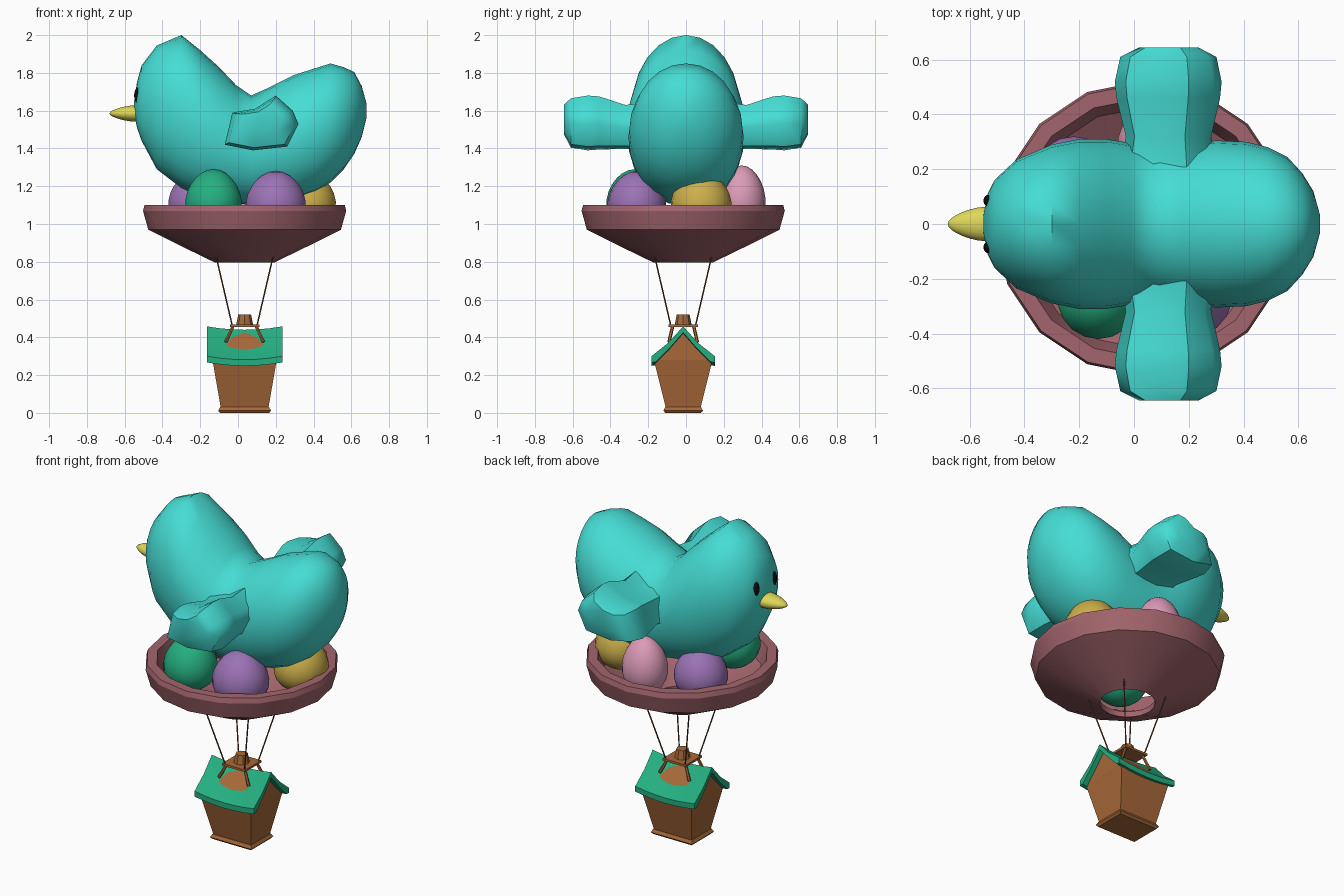
import bpy, bmesh, math
from mathutils import Vector, Matrix

if "Cube" in bpy.data.objects:
    bpy.data.objects.remove(bpy.data.objects["Cube"])


def material(name, rgb):
    m = bpy.data.materials.new(name)
    m.diffuse_color = (*rgb, 1)
    m.use_nodes = True
    m.node_tree.nodes["Principled BSDF"].inputs["Base Color"].default_value = m.diffuse_color
    return m


TEAL = material("teal", (0.06, 0.72, 0.66))
GREEN = material("green", (0.018, 0.43, 0.22))
WOOD = material("wood brown", (0.39, 0.14, 0.04))
NEST = material("dusty rose", (0.36, 0.13, 0.15))
PURPLE = material("purple", (0.33, 0.17, 0.46))
GOLD = material("gold", (0.60, 0.43, 0.07))
BEAK = material("beak yellow", (0.73, 0.68, 0.10))
PINK = material("pink", (0.72, 0.33, 0.48))
ROPE = material("rope brown", (0.16, 0.06, 0.02))
BLACK = material("black", (0.004, 0.004, 0.004))

CX, CY = 0.035, -0.015  # axis of the nest and the house


def finish(bm, name, mat, smooth=0.0):
    bmesh.ops.recalc_face_normals(bm, faces=bm.faces)
    me = bpy.data.meshes.new(name)
    bm.to_mesh(me)
    bm.free()
    me.materials.append(mat)
    if smooth:
        me.shade_smooth()
        me.set_sharp_from_angle(angle=math.radians(smooth))
    ob = bpy.data.objects.new(name, me)
    bpy.context.collection.objects.link(ob)
    return ob


def loft(name, rings, mat, smooth=0.0, loop=False):
    """Skin a row of equal rings; cap the ends, or join last to first."""
    bm = bmesh.new()
    vs = [[bm.verts.new(p) for p in r] for r in rings]
    n = len(rings[0])
    pairs = list(zip(vs, vs[1:])) + ([(vs[-1], vs[0])] if loop else [])
    for a, b in pairs:
        for i in range(n):
            j = (i + 1) % n
            bm.faces.new((a[i], a[j], b[j], b[i]))
    if not loop:
        bm.faces.new(vs[0])
        bm.faces.new(vs[-1])
    return finish(bm, name, mat, smooth)


def box_ring(hx, hy, z):
    return [(CX + sx * hx, CY + sy * hy, z) for sx, sy in ((-1, -1), (1, -1), (1, 1), (-1, 1))]


def rod(name, a, b, r, mat):
    a, b = Vector(a), Vector(b)
    bm = bmesh.new()
    rot = (b - a).to_track_quat('Z', 'Y').to_matrix().to_4x4()
    bmesh.ops.create_cone(bm, cap_ends=True, segments=6, radius1=r, radius2=r,
                          depth=(b - a).length, matrix=Matrix.Translation((a + b) / 2) @ rot)
    return finish(bm, name, mat, 40)


def ball(name, c, r, mat, taper=0.0, rot=None):
    """Ellipsoid, narrowed toward its local top by taper."""
    bm = bmesh.new()
    bmesh.ops.create_uvsphere(bm, u_segments=18, v_segments=12, radius=1)
    for v in bm.verts:
        k = 1 - taper * v.co.z
        v.co = Vector((v.co.x * r[0] * k, v.co.y * r[1] * k, v.co.z * r[2]))
    m = Matrix.Translation(c)
    if rot:
        m = m @ Matrix.Rotation(rot[0], 4, rot[1])
    bm.transform(m)
    return finish(bm, name, mat, 60)


# Bird body: stations of x, bottom z, top z, half width
stations = [(-0.55, 1.59, 1.65, 0.03), (-0.535, 1.51, 1.75, 0.11), (-0.51, 1.44, 1.84, 0.16),
            (-0.43, 1.29, 1.945, 0.235), (-0.30, 1.19, 2.0, 0.29), (-0.20, 1.145, 1.92, 0.31),
            (-0.10, 1.12, 1.83, 0.31), (-0.01, 1.11, 1.735, 0.295), (0.07, 1.10, 1.68, 0.29),
            (0.17, 1.11, 1.725, 0.29), (0.30, 1.13, 1.79, 0.305), (0.41, 1.17, 1.825, 0.30),
            (0.49, 1.22, 1.85, 0.28), (0.56, 1.29, 1.83, 0.245), (0.615, 1.37, 1.805, 0.185),
            (0.655, 1.46, 1.73, 0.12), (0.68, 1.56, 1.64, 0.03)]
rings = []
for x, zb, zt, w in stations:
    ring = []
    for i in range(24):
        a = math.tau * i / 24
        c, s = math.cos(a), math.sin(a)
        p = 0.85 if s < 0 else 1.0  # fuller belly
        y = math.copysign(abs(c) ** p, c) * w
        ring.append((x, y, (zb + zt) / 2 + s * (zt - zb) / 2))
    rings.append(ring)
loft("bird_body", rings, TEAL, 60)

# Wings: rounded hexagonal section scaled outward along y
section = [(-0.07, 1.42), (-0.03, 1.59), (0.09, 1.61), (0.20, 1.68), (0.29, 1.60),
           (0.32, 1.53), (0.26, 1.41), (0.08, 1.39)]
for side, label in ((-1, "front"), (1, "back")):
    rings = []
    for y, k, dz in ((0.2, 0.9, -0.02), (0.32, 0.8, -0.02), (0.46, 0.97, 0), (0.52, 1, 0),
                     (0.61, 0.9, 0), (0.645, 0.55, 0.02)):
        rings.append([(0.13 + (x - 0.13) * k, side * y, 1.53 + (z - 1.53) * k + dz)
                      for x, z in section])
    loft(label + "_wing", rings, TEAL, 50)

# Beak and eyes
ball("beak", (-0.57, 0, 1.585), (0.042, 0.06, 0.11), BEAK, 0.3, (-math.pi / 2, 'Y'))
for side, label in ((-1, "front"), (1, "back")):
    ball(label + "_eye", (-0.53, side * 0.085, 1.68), (0.02, 0.022, 0.042), BLACK)

# Nest: open-bottomed bowl spun from a closed profile (radius, z)
profile = [(0.155, 0.795), (0.33, 0.88), (0.51, 0.97), (0.538, 1.07), (0.53, 1.10),
           (0.475, 1.10), (0.44, 1.00), (0.30, 0.915), (0.155, 0.83)]
rings = [[(CX + r * math.cos(math.tau * i / 16), CY + r * math.sin(math.tau * i / 16), z)
          for i in range(16)] for r, z in profile]
loft("nest", rings, NEST, 30, loop=True)

# Eggs: name, centre, radii, colour
for name, c, r, mat in (
        ("green_egg", (-0.13, -0.27, 1.13), (0.15, 0.15, 0.16), GREEN),
        ("front_purple_egg", (0.20, -0.26, 1.12), (0.16, 0.155, 0.16), PURPLE),
        ("gold_egg", (0.37, 0.08, 1.12), (0.15, 0.16, 0.155), GOLD),
        ("pink_egg", (0.07, 0.295, 1.14), (0.13, 0.125, 0.17), PINK),
        ("back_purple_egg", (-0.22, 0.17, 1.125), (0.15, 0.15, 0.15), PURPLE)):
    ball(name, c, r, mat, 0.12)

# House: base board and tapered walls closing to a gable
loft("house_base", [box_ring(0.13, 0.095, 0), box_ring(0.14, 0.105, 0.012),
                    box_ring(0.13, 0.095, 0.03)], WOOD)
loft("house_walls", [box_ring(0.125, 0.09, 0.02), box_ring(0.17, 0.155, 0.28),
                     box_ring(0.17, 0.004, 0.435)], WOOD)

# Roof: folded slab with a sagging ridge
slab = [(-0.168, 0.30), (-0.08, 0.37), (0, 0.458), (0.08, 0.37), (0.168, 0.30),
        (0.168, 0.267), (0.145, 0.27), (0.07, 0.345), (0, 0.425), (-0.07, 0.345),
        (-0.145, 0.27), (-0.168, 0.267)]
rings = []
for i in range(7):
    t = i / 3 - 1
    rings.append([(CX + 0.2 * t, CY + y, z - 0.018 * (1 - t * t)) for y, z in slab])
loft("roof", rings, GREEN, 25)

# Hanger on the ridge: plate and small burner
loft("hanger_plate", [box_ring(0.078, 0.078, 0.455), box_ring(0.078, 0.078, 0.468)], WOOD)
rings = [[(CX + r * math.cos(math.tau * i / 8), CY + r * math.sin(math.tau * i / 8), z)
          for i in range(8)] for r, z in ((0.045, 0.465), (0.034, 0.52))]
loft("burner", rings, WOOD)

# Four ropes from the nest to the plate, and hooks down into the roof
for sx in (-1, 1):
    for sy in (-1, 1):
        corner = (CX + sx * 0.065, CY + sy * 0.065, 0.46)
        rod("rope", (CX + sx * 0.15, CY + sy * 0.15, 0.825), corner, 0.004, ROPE)
        rod("hook", (CX + sx * 0.06, CY + sy * 0.055, 0.462),
            (CX + sx * 0.10, CY + sy * 0.075, 0.375), 0.009, WOOD)
